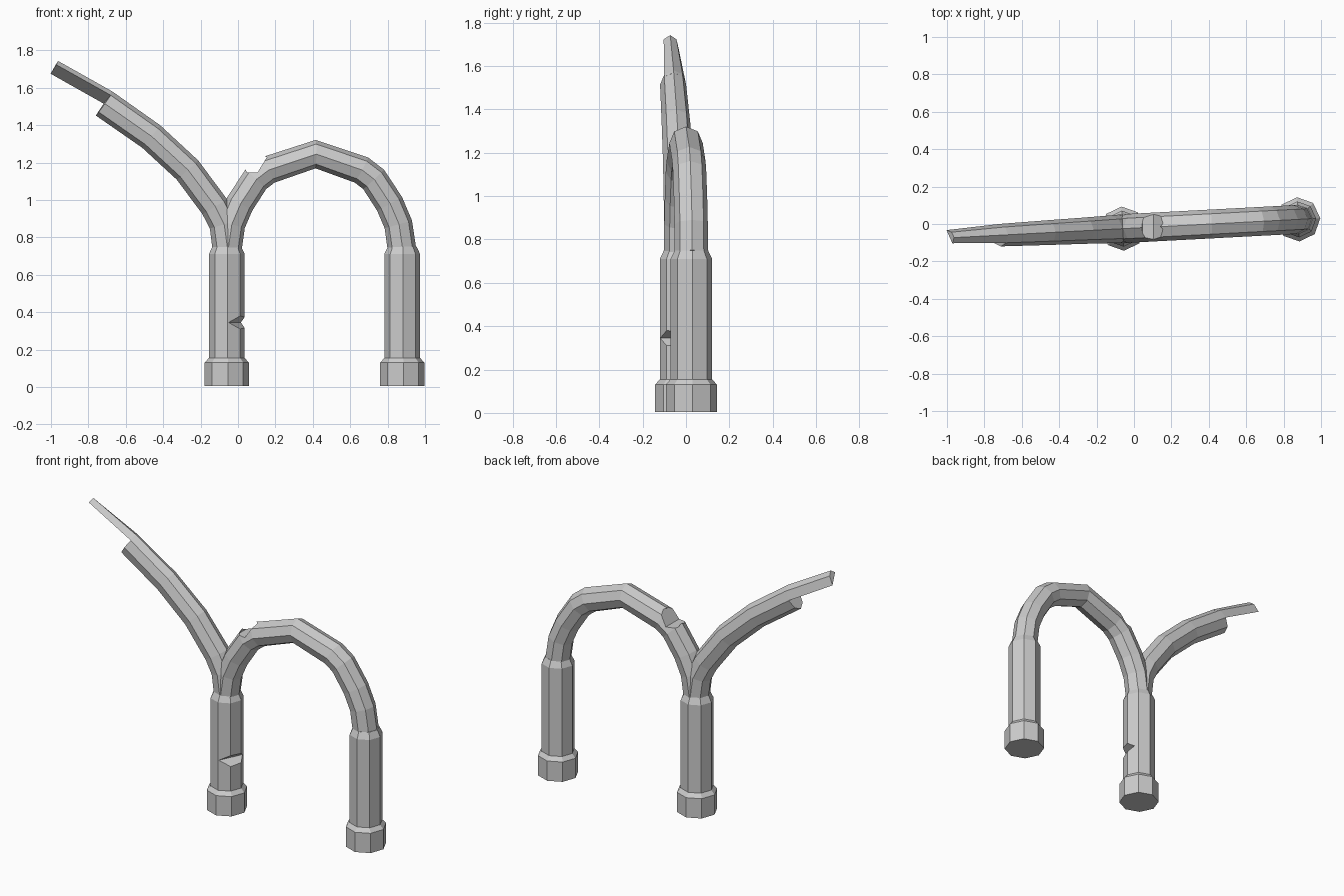
import bpy, bmesh, math
from mathutils import Vector

if "Cube" in bpy.data.objects:
    bpy.data.objects.remove(bpy.data.objects["Cube"])

MID = 0.41            # x of the arch centre
SLOPE = 0.053         # the whole ruin is turned slightly about z
OCT = [i * 45 for i in range(8)]


def mesh_object(name, rings):
    """Skin a list of equal closed rings and cap both ends."""
    bm = bmesh.new()
    loops = [[bm.verts.new(p) for p in r] for r in rings]
    n = len(loops[0])
    for a, b in zip(loops, loops[1:]):
        for i in range(n):
            j = (i + 1) % n
            bm.faces.new((a[i], a[j], b[j], b[i]))
    bm.faces.new(loops[0])
    bm.faces.new(loops[-1])
    bmesh.ops.recalc_face_normals(bm, faces=bm.faces)
    me = bpy.data.meshes.new(name)
    bm.to_mesh(me)
    bm.free()
    ob = bpy.data.objects.new(name, me)
    bpy.context.collection.objects.link(ob)
    return ob


def tube(name, path, angles=OCT):
    """Sweep a section along (x, z, in-plane radius, depth radius) points."""
    pts = [Vector((p[0], p[1])) for p in path]
    rings = []
    for i, (x, z, rn, ry) in enumerate(path):
        t = Vector((0, 0))
        if i > 0:
            t += (pts[i] - pts[i - 1]).normalized()
        if i < len(pts) - 1:
            t += (pts[i + 1] - pts[i]).normalized()
        t.normalize()
        nx, nz = t.y, -t.x
        ring = []
        for a in angles:
            c, s = math.cos(math.radians(a)) * ry, math.sin(math.radians(a)) * rn
            px = x + nx * s
            ring.append((px - SLOPE * c, SLOPE * (px - MID) + c, z + nz * s))
        rings.append(ring)
    return mesh_object(name, rings)


def carve(target, name, ring_a, ring_b):
    """Cut a chip out of a part with a hidden prism."""
    cutter = mesh_object(name, [ring_a, ring_b])
    cutter.hide_render = True
    cutter.hide_viewport = True
    cutter.display_type = 'WIRE'
    mod = target.modifiers.new("chip", 'BOOLEAN')
    mod.operation = 'DIFFERENCE'
    mod.solver = 'EXACT'
    mod.object = cutter


# Two octagonal pillars with flared feet
PILLAR = [(0.005, .118), (0.13, .118), (0.155, .096), (0.71, .096), (0.75, .077)]
pillars = [tube(side + "_pillar", [(x, z, r, r) for z, r in PILLAR])
           for side, x in (("left", -0.06), ("right", 0.878))]

# Arch joining the pillars: half path mirrored about its crown
half = [(0.466, 0.74), (0.447, 0.87), (0.40, 0.98), (0.315, 1.11), (0.25, 1.16)]
path = [(MID - u, z) for u, z in half] + [(MID + .005, 1.245)]
path += [(MID + u, z) for u, z in reversed(half)]
arch = tube("arch", [(x, z, .076, .077) for x, z in path])

# Broken branch of a second arch
tube("broken_branch", [(-0.06, 0.74, .076, .077), (-0.078, 0.87, .076, .076),
                       (-0.125, 0.965, .077, .074), (-0.27, 1.16, .077, .07),
                       (-0.465, 1.34, .077, .066), (-0.715, 1.515, .078, .06)])
# Splinter: upper back part of the section carries on
tube("branch_splinter", [(-0.70, 1.505, .078, .06), (-0.715, 1.515, .078, .06),
                         (-1.0, 1.675, .078, .042)], [0, 45, 90, 135])

# Chip on top of the arch
chip = [(0.045, 1.148), (0.105, 1.148), (0.155, 1.23), (0.03, 1.25)]
carve(arch, "arch_chip_cutter", [(x, -0.2, z) for x, z in chip],
      [(x, 0.2, z) for x, z in chip])

# V-shaped chip in the front right of the left pillar
d = Vector((math.cos(math.radians(-25)), math.sin(math.radians(-25)), 0))
side = Vector((-d.y, d.x, 0)) * 0.2
c = Vector((-0.06, SLOPE * (-0.06 - MID), 0))
wedge = [c + d * r + Vector((0, 0, z))
         for r, z in ((0.048, 0.345), (0.13, 0.41), (0.13, 0.28))]
carve(pillars[0], "pillar_chip_cutter", [p - side for p in wedge], [p + side for p in wedge])
